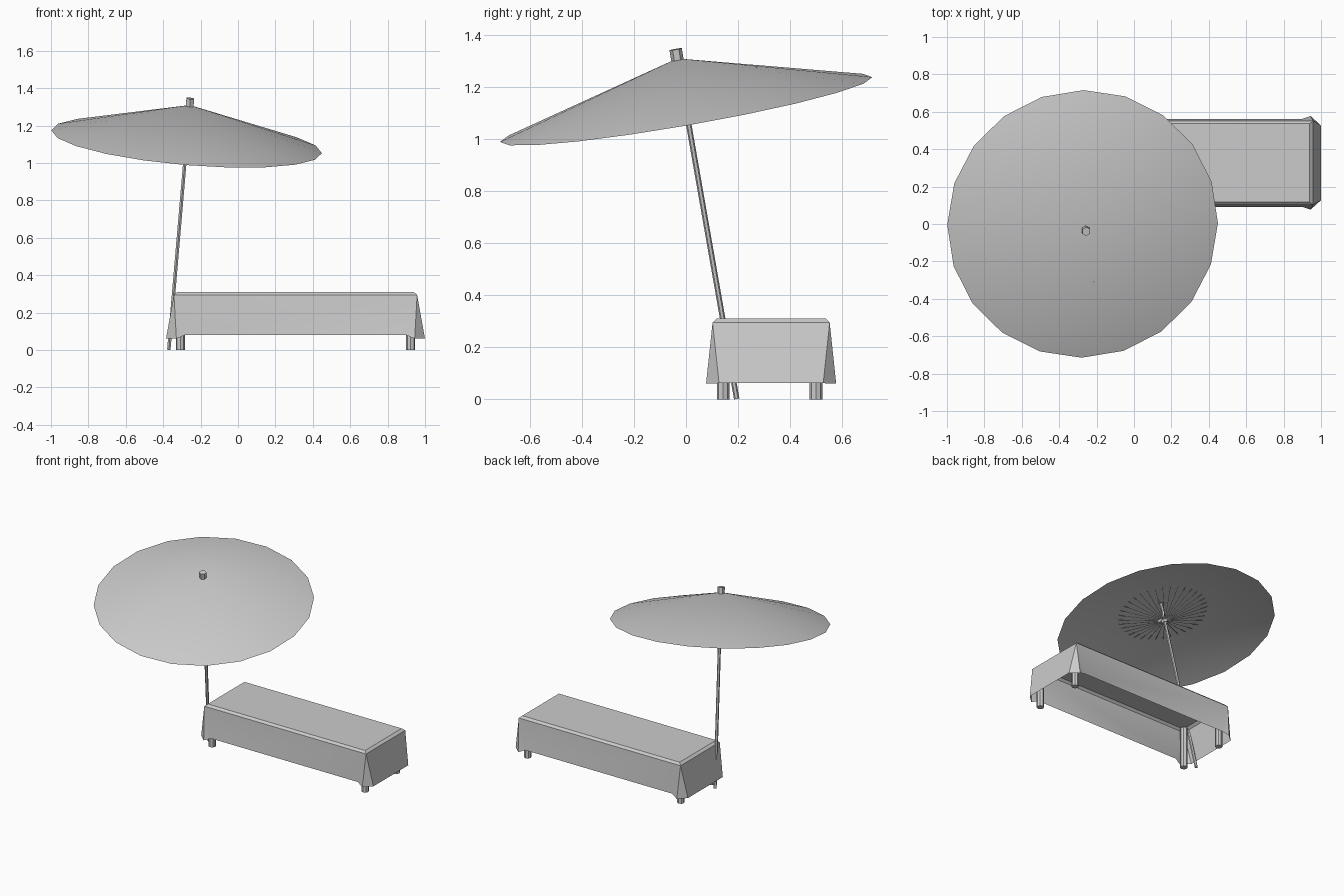
import bpy, bmesh, math
from mathutils import Matrix, Vector

cube = bpy.data.objects.get("Cube")
if cube:
    bpy.data.objects.remove(cube)

grey = bpy.data.materials.new("plain grey")
grey.use_nodes = True
grey.diffuse_color = (0.6, 0.6, 0.6, 1)
grey.node_tree.nodes["Principled BSDF"].inputs["Base Color"].default_value = (0.6, 0.6, 0.6, 1)


def finish(name, bm, matrix=Matrix()):
    """Turn a bmesh into a shaded object."""
    mesh = bpy.data.meshes.new(name)
    bm.to_mesh(mesh)
    bm.free()
    mesh.materials.append(grey)
    obj = bpy.data.objects.new(name, mesh)
    obj.matrix_world = matrix
    bpy.context.collection.objects.link(obj)
    bpy.ops.object.select_all(action="DESELECT")
    obj.select_set(True)
    bpy.context.view_layer.objects.active = obj
    bpy.ops.object.shade_smooth_by_angle(angle=math.radians(30))
    return obj


def rod(bm, start, end, radius, sides):
    """Capped prism between two points."""
    start, end = Vector(start), Vector(end)
    axis = end - start
    turn = Vector((0, 0, 1)).rotation_difference(axis).to_matrix().to_4x4()
    bmesh.ops.create_cone(bm, cap_ends=True, segments=sides, radius1=radius, radius2=radius,
                          depth=axis.length, matrix=Matrix.Translation((start + end) / 2) @ turn)


def add_rod(name, start, end, radius, sides, matrix=Matrix()):
    bm = bmesh.new()
    rod(bm, start, end, radius, sides)
    return finish(name, bm, matrix)


# Leaning parasol: parts are built upright and share one tilted frame
foot, tip = Vector((-0.37, 0.195, 0)), Vector((-0.255, -0.04, 1.345))
lean = Vector((0, 0, 1)).rotation_difference(tip - foot).to_matrix().to_4x4()
frame = Matrix.Translation(foot) @ lean
APEX, RADIUS, DROP = 1.334, 0.726, 0.2

add_rod("parasol_pole", (0, 0, 0.002), (0, 0, APEX), 0.0105, 6, frame)
add_rod("parasol_finial", (0, 0, APEX - 0.01), (0, 0, 1.37), 0.024, 6, frame)
add_rod("parasol_hub", (0, 0, 1.17), (0, 0, 1.205), 0.022, 6, frame)

# Canopy: a shallow open cone
bm = bmesh.new()
bmesh.ops.create_cone(bm, cap_ends=False, segments=20, radius1=RADIUS, radius2=0, depth=DROP,
                      matrix=Matrix.Translation((0, 0, APEX - DROP / 2))
                      @ Matrix.Rotation(math.pi / 2, 4, "Z"))
bmesh.ops.remove_doubles(bm, verts=bm.verts, dist=0.001)
finish("parasol_canopy", bm, frame)

# Thin struts fanning from the hub to the canopy
bm = bmesh.new()
STRUTS, REACH = 36, 0.3
for i in range(STRUTS):
    a = 2 * math.pi * i / STRUTS
    out = Vector((math.cos(a), math.sin(a), 0))
    rod(bm, out * 0.015 + Vector((0, 0, 1.19)),
        out * REACH + Vector((0, 0, APEX - DROP * REACH / RADIUS - 0.002)), 0.0018, 4)
finish("parasol_struts", bm, frame)

# Table cloth: top, sloped rim, hanging panels and flared corner folds
CX, CY = 0.3075, 0.327
bm = bmesh.new()


def corners(x, y, z):
    """The four mirrored copies of a point, counter-clockwise."""
    return [bm.verts.new((CX + sx * x, CY + sy * y, z))
            for sx, sy in ((-1, -1), (1, -1), (1, 1), (-1, 1))]


top = corners(0.632, 0.21, 0.31)
edge = corners(0.65, 0.225, 0.295)
side_hem = corners(0.59, 0.235, 0.08)
side_fold = corners(0.637, 0.25, 0.06)
end_fold = corners(0.692, 0.2, 0.062)
bm.faces.new(top)
for i in range(4):
    j = (i + 1) % 4
    bm.faces.new((edge[i], edge[j], top[j], top[i]))
    hem = side_hem if i % 2 == 0 else end_fold
    bm.faces.new((hem[i], hem[j], edge[j], edge[i]))
    bm.faces.new((edge[i], side_hem[i], side_fold[i]))
    bm.faces.new((edge[i], side_fold[i], end_fold[i]))
bmesh.ops.recalc_face_normals(bm, faces=bm.faces)
finish("table_cloth", bm)

# Table legs
for sx, x_name in ((-1, "right"), (1, "left")):
    for sy, y_name in ((-1, "front"), (1, "back")):
        x, y = CX + sx * 0.615, 0.321 + sy * 0.178
        add_rod(f"{y_name}_{x_name}_leg", (x, y, 0), (x, y, 0.295), 0.0245, 8)
